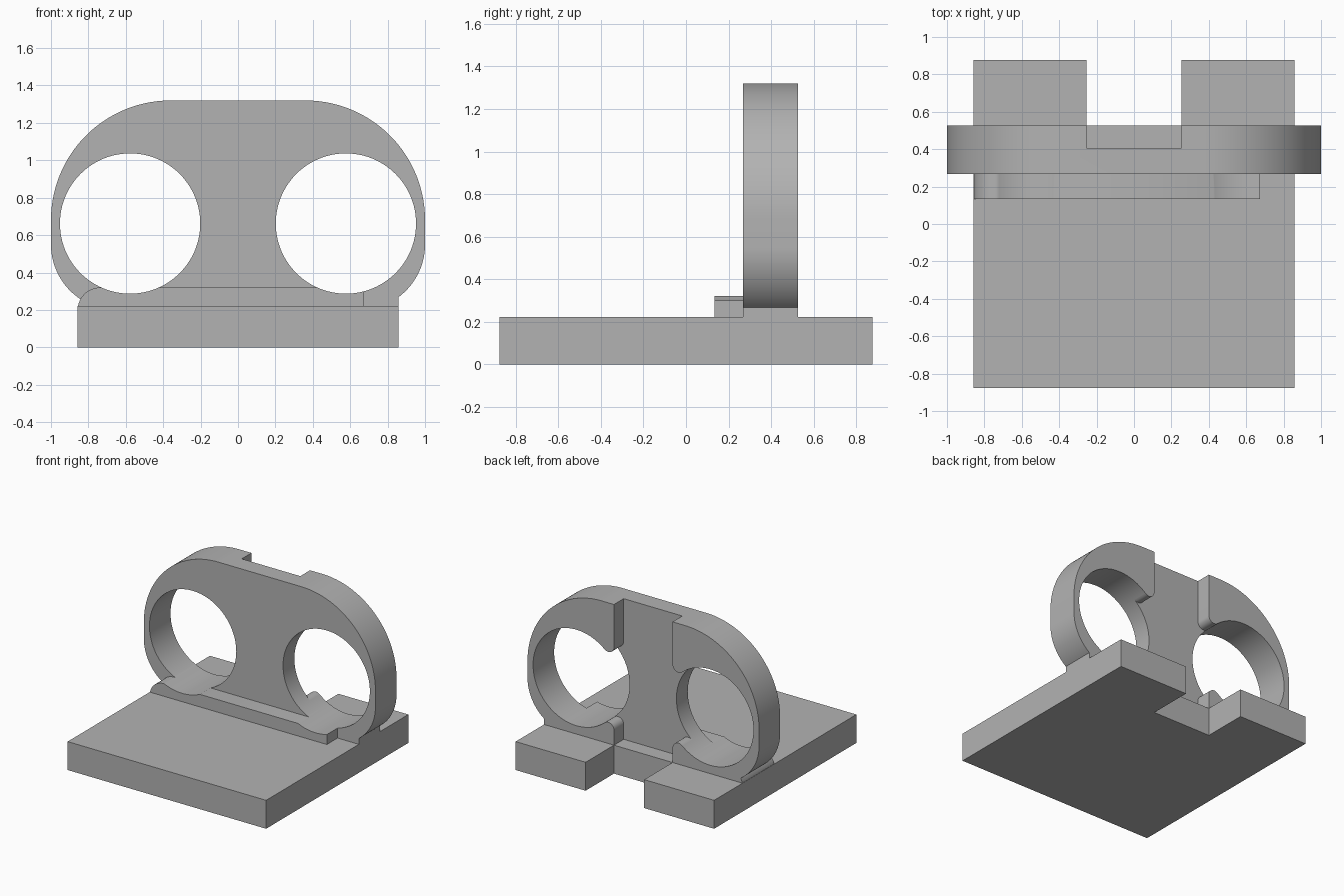
import bpy, bmesh
from math import cos, sin, radians, atan2, degrees, hypot, sqrt

if "Cube" in bpy.data.objects:
    bpy.data.objects.remove(bpy.data.objects["Cube"])

grey = bpy.data.materials.new("plain grey")
grey.use_nodes = True
colour = (0.45, 0.45, 0.45, 1)
grey.diffuse_color = colour
grey.node_tree.nodes["Principled BSDF"].inputs["Base Color"].default_value = colour


def arc(cx, cz, r, start, end, steps=24):
    angles = [radians(start + (end - start) * i / steps) for i in range(steps + 1)]
    return [(cx + r * cos(a), cz + r * sin(a)) for a in angles]


def extrude(name, points, direction):
    """Solid from a closed outline, moved along direction."""
    bm = bmesh.new()
    face = bm.faces.new([bm.verts.new(p) for p in points])
    moved = bmesh.ops.extrude_face_region(bm, geom=[face])["geom"]
    bmesh.ops.translate(bm, vec=direction,
                        verts=[v for v in moved if isinstance(v, bmesh.types.BMVert)])
    bmesh.ops.recalc_face_normals(bm, faces=bm.faces)
    mesh = bpy.data.meshes.new(name)
    bm.to_mesh(mesh)
    bm.free()
    mesh.materials.append(grey)
    obj = bpy.data.objects.new(name, mesh)
    bpy.context.collection.objects.link(obj)
    return obj


def slab(name, outline, y0, y1):
    return extrude(name, [(x, y0, z) for x, z in outline], (0, y1 - y0, 0))


def combine(target, tool, operation):
    mod = target.modifiers.new(tool.name, "BOOLEAN")
    mod.operation, mod.solver, mod.object = operation, "EXACT", tool
    bpy.context.view_layer.objects.active = target
    bpy.ops.object.modifier_apply(modifier=mod.name)
    bpy.data.objects.remove(tool)


W, TOP = 0.857, 0.222          # base half width and thickness
FRONT, BACK, SLOT = 0.267, 0.527, 0.253
HX, HZ, HR = 0.577, 0.662, 0.375   # round openings

# Base with a rear slot
half = [(SLOT, BACK), (SLOT, 0.877), (W, 0.877), (W, -0.877)]
outline = half + [(-x, y) for x, y in reversed(half)]
base = extrude("base", [(x, y, 0) for x, y in outline], (0, 0, TOP))

# Upright plate with rounded shoulders and tucked-in lower corners
R, r = 0.64, 0.35
right_low = [p for p in arc(1 - r, 0.55, r, -90, 0, 40) if p[0] < W or p[1] > 0.27]
right_low = [p for p in right_low if p[0] >= W]
z_foot = 0.55 - sqrt(r * r - (W - 1 + r) ** 2)
upright = slab("upright_plate",
               [(W, 0.2), (W, z_foot)] + right_low
               + arc(1 - R, 1.32 - R, R, 0, 90, 40)
               + arc(R - 1, 1.32 - R, R, 90, 180, 40)
               + arc(r - 1, 0.55, r, 180, 255)
               + [(-0.74, 0.2)], FRONT, BACK)

# Rounded foot behind and low ledge in front of the plate
foot_arc = arc(-W + 0.12, 0.2, 0.12, 180, 90, 16)
foot = slab("foot", foot_arc + [(-0.5, 0.32), (-0.5, 0.2)], FRONT - 0.05, BACK)
ledge = slab("ledge", foot_arc + [(0.673, 0.32), (0.673, 0.2)], 0.135, FRONT + 0.05)
combine(upright, foot, "UNION")
combine(upright, ledge, "UNION")

# Two round openings
for side in (-1, 1):
    hole = slab("hole_cutter", arc(side * HX, HZ, HR, 0, 360, 96)[:-1], -0.2, 0.8)
    combine(upright, hole, "DIFFERENCE")

# Rear recess whose walls round off into the openings
f = 0.05
dx = HX - SLOT - f
dz = sqrt((HR + f) ** 2 - dx * dx)
upper = arc(SLOT + f, HZ + dz, f, 180, 360 - degrees(atan2(dz, dx)), 12)
lower = [(x, 2 * HZ - z) for x, z in reversed(upper)]
right = [(SLOT, 1.5)] + upper + [(SLOT + 0.12, HZ)] + lower + [(SLOT, 0.1)]
recess = slab("recess_cutter", right + [(-x, z) for x, z in reversed(right)], 0.407, 0.8)
combine(upright, recess, "DIFFERENCE")

# Smooth curves, crisp edges
bpy.ops.object.select_all(action="DESELECT")
for obj in (base, upright):
    obj.select_set(True)
bpy.context.view_layer.objects.active = upright
bpy.ops.object.shade_smooth_by_angle(angle=radians(30))
